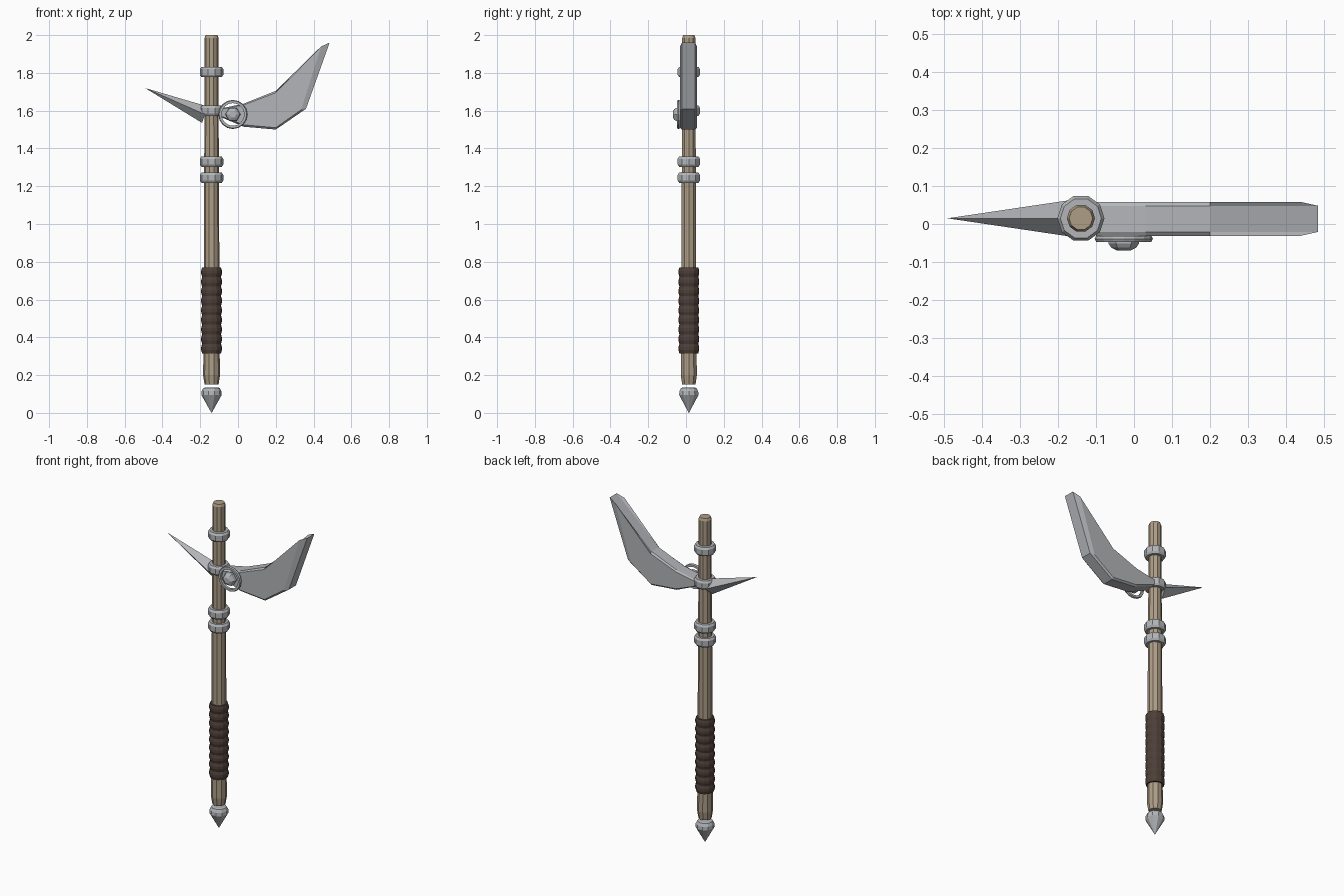
import bpy, bmesh, math
from mathutils import Matrix, Vector

if "Cube" in bpy.data.objects:
    bpy.data.objects.remove(bpy.data.objects["Cube"])

AX, AY = -0.14, 0.015   # shaft axis


def material(name, rgb):
    m = bpy.data.materials.new(name)
    m.diffuse_color = (*rgb, 1)
    m.use_nodes = True
    m.node_tree.nodes["Principled BSDF"].inputs["Base Color"].default_value = m.diffuse_color
    return m


WOOD = material("wood", (0.42, 0.34, 0.24))
LEATHER = material("leather", (0.075, 0.05, 0.04))
STEEL = material("steel", (0.45, 0.46, 0.48))


def make(name, verts, faces, mat):
    bm = bmesh.new()
    vs = [bm.verts.new(v) for v in verts]
    for f in faces:
        bm.faces.new([vs[i] for i in f])
    bmesh.ops.remove_doubles(bm, verts=bm.verts, dist=1e-5)
    bmesh.ops.recalc_face_normals(bm, faces=bm.faces)
    me = bpy.data.meshes.new(name)
    bm.to_mesh(me)
    bm.free()
    me.materials.append(mat)
    ob = bpy.data.objects.new(name, me)
    bpy.context.collection.objects.link(ob)
    return ob


def lathe(name, profile, mat, n=10, closed=False, matrix=None):
    """Spin (radius, height) points; ends are capped unless the profile is a closed loop."""
    matrix = matrix or Matrix.Translation((AX, AY, 0))
    verts = [matrix @ Vector((r * math.cos(2 * math.pi * i / n), r * math.sin(2 * math.pi * i / n), h))
             for r, h in profile for i in range(n)]
    k = len(profile)
    faces = [(j * n + i, j * n + (i + 1) % n, (j + 1) % k * n + (i + 1) % n, (j + 1) % k * n + i)
             for j in range(k if closed else k - 1) for i in range(n)]
    if not closed:
        faces += [tuple(range(n)), tuple(range((k - 1) * n, k * n))]
    return make(name, verts, faces, mat)


# Wooden shaft
lathe("shaft", [(0.037, 0.15), (0.045, 0.2), (0.043, 0.31), (0.041, 0.8), (0.040, 1.2),
                (0.037, 1.6), (0.037, 1.985), (0.031, 2.0)], WOOD)

# Ridged leather grip
grip, ridges = [(0.04, 0.315)], 9
step = 0.455 / ridges
for i in range(ridges):
    z = 0.315 + i * step
    grip += [(0.050, z), (0.055, z + step * 0.35), (0.055, z + step * 0.65)]
grip += [(0.050, 0.77), (0.04, 0.77)]
lathe("grip", grip, LEATHER, n=12)

# Pointed pommel
lathe("pommel", [(0.0005, 0.0), (0.054, 0.095), (0.052, 0.115), (0.043, 0.132), (0.03, 0.135)], STEEL, n=10)

# Metal collars around the shaft
for i, z in enumerate((1.245, 1.33, 1.60, 1.805)):
    lathe(f"collar_{i + 1}", [(0.034, z - 0.027), (0.054, z - 0.027), (0.062, z - 0.015), (0.062, z + 0.015),
                              (0.054, z + 0.027), (0.034, z + 0.027)], STEEL, closed=True)

# Blade: side outlines at full width, bevelled out to a narrower cutting edge
side = [(-0.10, 1.575), (0.03, 1.525), (0.2, 1.51), (0.335, 1.605), (0.44, 1.94),
        (0.2, 1.695), (0.03, 1.63), (-0.10, 1.605)]
edge = [(-0.10, 1.57), (0.03, 1.515), (0.2, 1.50), (0.36, 1.61), (0.485, 1.96),
        (0.2, 1.705), (0.03, 1.637), (-0.10, 1.61)]
loops = [(side, -0.031), (edge, -0.021), (edge, 0.048), (side, 0.058)]
verts = [(x, y, z) for pts, y in loops for x, z in pts]
n = len(side)
faces = [(j * n + i, j * n + (i + 1) % n, (j + 1) * n + (i + 1) % n, (j + 1) * n + i)
         for j in range(3) for i in range(n)]
faces += [tuple(range(n)), tuple(range(3 * n, 4 * n))]
make("blade", verts, faces, STEEL)

# Four-sided back spike
base = [(-0.17, AY, 1.625), (-0.175, AY - 0.047, 1.58), (-0.19, AY, 1.535), (-0.175, AY + 0.047, 1.58)]
make("back_spike", base + [(-0.492, AY, 1.72)],
     [(0, 1, 4), (1, 2, 4), (2, 3, 4), (3, 0, 4), (0, 1, 2), (0, 2, 3)], STEEL)

# Round rim and hexagonal boss on the front of the blade root
front = Matrix.Translation((-0.027, 0, 1.58)) @ Matrix.Rotation(math.pi / 2, 4, 'X')
lathe("boss_rim", [(0.060, 0.031), (0.073, 0.031), (0.077, 0.039), (0.073, 0.047), (0.060, 0.047)],
      STEEL, n=16, closed=True, matrix=front)
lathe("boss", [(0.040, 0.025), (0.040, 0.052), (0.033, 0.062), (0.018, 0.070)], STEEL, n=6, matrix=front)
